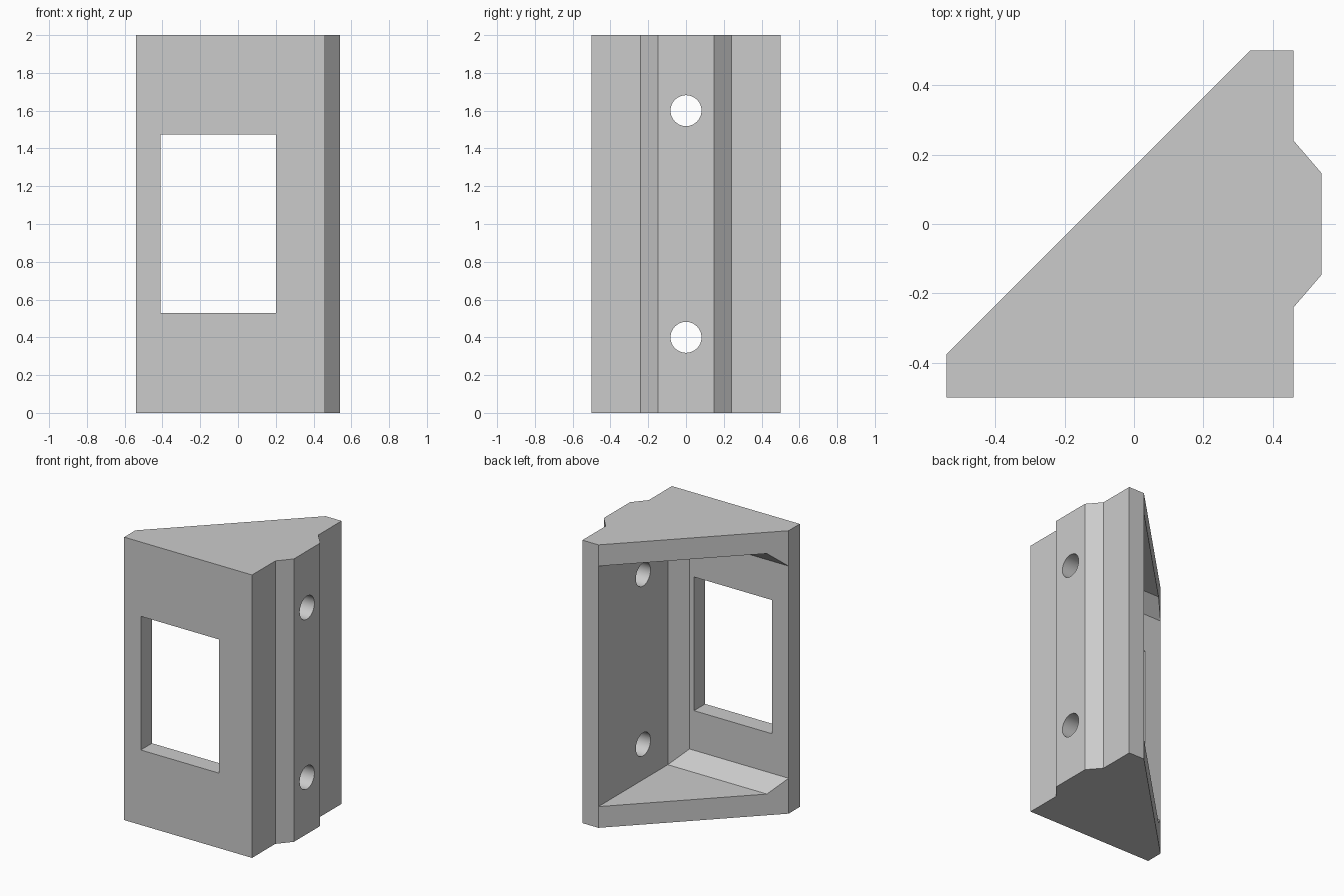
import bpy
import bmesh
import math
from mathutils import Matrix, Vector

old = bpy.data.objects.get("Cube")
if old:
    bpy.data.objects.remove(old, do_unlink=True)

HEIGHT = 2.0
FLOOR = 0.15      # end plate thickness
CHAMFER = 0.10    # inner corner chamfer

# Plain grey plastic
grey = bpy.data.materials.new("plain_grey")
grey.use_nodes = True
COLOUR = (0.6, 0.6, 0.6, 1)
grey.diffuse_color = COLOUR
grey.node_tree.nodes["Principled BSDF"].inputs["Base Color"].default_value = COLOUR


def make_object(name, bm):
    bmesh.ops.recalc_face_normals(bm, faces=bm.faces)
    mesh = bpy.data.meshes.new(name)
    bm.to_mesh(mesh)
    bm.free()
    mesh.materials.append(grey)
    obj = bpy.data.objects.new(name, mesh)
    bpy.context.collection.objects.link(obj)
    return obj


def prism(name, profile, height):
    bm = bmesh.new()
    base = bm.faces.new([bm.verts.new((x, y, 0)) for x, y in profile])
    top = bmesh.ops.extrude_face_region(bm, geom=[base])["geom"]
    bmesh.ops.translate(bm, vec=(0, 0, height),
                        verts=[v for v in top if isinstance(v, bmesh.types.BMVert)])
    return make_object(name, bm)


def box(name, low, high):
    low, high = Vector(low), Vector(high)
    bm = bmesh.new()
    bmesh.ops.create_cube(bm, size=1, matrix=Matrix.Translation((low + high) / 2)
                          @ Matrix.Diagonal((*(high - low), 1)))
    return make_object(name, bm)


def cut(target, cutter):
    cutter.hide_render = True
    mod = target.modifiers.new("cut", "BOOLEAN")
    mod.operation = "DIFFERENCE"
    mod.solver = "EXACT"
    mod.object = cutter
    bpy.context.view_layer.objects.active = target
    bpy.ops.object.modifier_apply(modifier=mod.name)
    bpy.data.objects.remove(cutter, do_unlink=True)


# Corner bracket body with the mounting rail on its side
body = prism("bracket_body", [
    (-0.54, -0.5), (0.46, -0.5), (0.46, -0.24), (0.54, -0.147), (0.54, 0.147),
    (0.46, 0.24), (0.46, 0.5), (0.335, 0.5), (-0.54, -0.375)], HEIGHT)

# Hollow behind the diagonal opening, chamfered along the front wall
bm = bmesh.new()
side, wall = 0.335, -0.375
for inset, outline in (
        (FLOOR, [(side, 0.7), (side, wall + CHAMFER), (-0.64, wall + CHAMFER)]),
        (FLOOR + CHAMFER, [(side - CHAMFER, wall), (-0.74, wall)])):
    for z in (inset, HEIGHT - inset):
        for x, y in outline:
            bm.verts.new((x, y, z))
hull = bmesh.ops.convex_hull(bm, input=bm.verts)
bmesh.ops.dissolve_limit(bm, angle_limit=0.01, verts=bm.verts, edges=bm.edges)
cut(body, make_object("hollow_cutter", bm))

# Window in the front wall
cut(body, box("window_cutter", (-0.41, -0.6, 0.53), (0.2, -0.3, 1.475)))

# Screw holes through the rail
for z in (0.4, 1.6):
    bm = bmesh.new()
    bmesh.ops.create_cone(bm, cap_ends=True, segments=48, radius1=0.082, radius2=0.082,
                          depth=0.5, matrix=Matrix.Translation((0.45, 0, z))
                          @ Matrix.Rotation(math.pi / 2, 4, "Y"))
    cut(body, make_object("hole_cutter", bm))

bpy.ops.object.select_all(action="DESELECT")
body.select_set(True)
bpy.context.view_layer.objects.active = body
bpy.ops.object.shade_smooth_by_angle(angle=math.radians(30))
